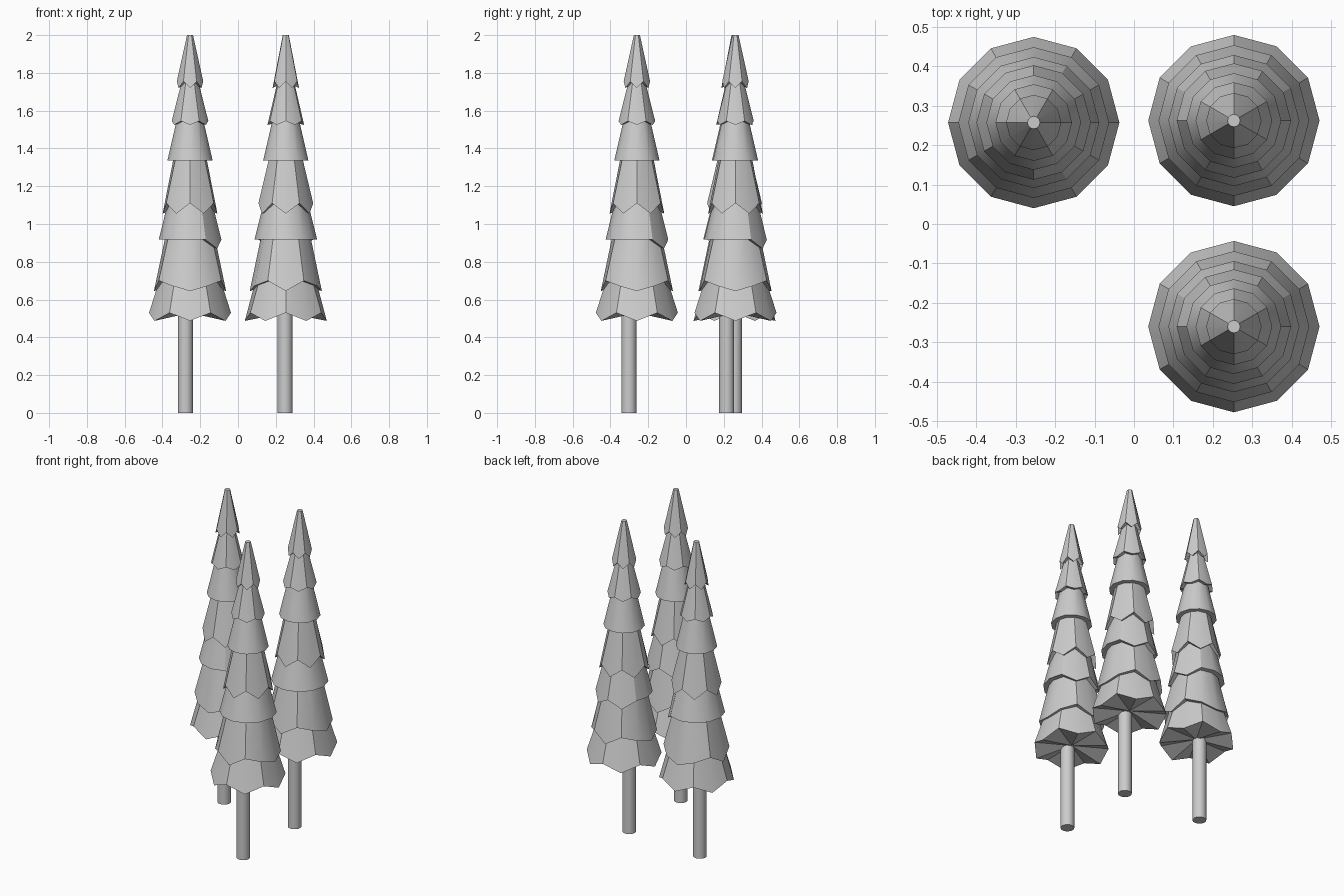
import bpy, bmesh
from math import cos, sin, radians

cube = bpy.data.objects.get("Cube")
if cube:
    bpy.data.objects.remove(cube, do_unlink=True)

SIDES = 12


def make_material(name, rgb):
    mat = bpy.data.materials.new(name)
    mat.use_nodes = True
    color = (*rgb, 1)
    mat.diffuse_color = color
    mat.node_tree.nodes["Principled BSDF"].inputs["Base Color"].default_value = color
    return mat


grey = make_material("plain grey", (0.6, 0.6, 0.6))

# Branch tiers: top radius, top z, rim radius, high rim z, low rim z,
# and the rim pattern counter-clockwise from +x (H high, M middle, L low)
TIERS = [
    (0.016, 2.00, 0.070, 1.755, 1.72, "LH" * 6),
    (0.040, 1.77, 0.097, 1.545, 1.525, "LH" * 6),
    (0.068, 1.56, 0.120, 1.335, 1.335, "HH" * 6),
    (0.083, 1.37, 0.145, 1.11, 1.055, "HL" * 6),
    (0.108, 1.15, 0.166, 0.917, 0.87, "HHLHLHHHHHHH"),
    (0.125, 0.96, 0.191, 0.70, 0.645, "LMHLHMLMHLHM"),
    (0.150, 0.74, 0.217, 0.53, 0.487, "LH" * 6),
]


def finish(obj):
    obj.data.materials.append(grey)
    bpy.ops.object.select_all(action='DESELECT')
    obj.select_set(True)
    bpy.context.view_layer.objects.active = obj
    bpy.ops.object.shade_smooth_by_angle(angle=radians(31))


def add_tier(bm, r_top, z_top, r_rim, z_high, z_low, pattern):
    """A closed skirt with a notched lower rim."""
    heights = {"H": z_high, "L": z_low, "M": (z_high + z_low) / 2}
    top, rim = [], []
    for k, mark in enumerate(pattern):
        a = radians(360 * k / SIDES)
        top.append(bm.verts.new((r_top * cos(a), r_top * sin(a), z_top)))
        rim.append(bm.verts.new((r_rim * cos(a), r_rim * sin(a), heights[mark])))
    hub = bm.verts.new((0, 0, z_high))
    bm.faces.new(top)
    for k in range(SIDES):
        n = (k + 1) % SIDES
        bm.faces.new((rim[k], rim[n], top[n], top[k]))
        bm.faces.new((hub, rim[n], rim[k]))


def add_tree(name, x, y, turn, trunk_x, trunk_y):
    # Foliage
    bm = bmesh.new()
    for tier in TIERS:
        add_tier(bm, *tier)
    mesh = bpy.data.meshes.new(name + "_foliage")
    bm.to_mesh(mesh)
    bm.free()
    foliage = bpy.data.objects.new(name + "_foliage", mesh)
    bpy.context.collection.objects.link(foliage)
    foliage.location = (x, y, 0)
    foliage.rotation_euler.z = radians(turn)
    finish(foliage)

    # Trunk, set slightly off the foliage axis
    height = 0.6
    bpy.ops.mesh.primitive_cylinder_add(
        vertices=16, radius=0.04, depth=height, location=(trunk_x, trunk_y, height / 2))
    trunk = bpy.context.object
    trunk.name = name + "_trunk"
    finish(trunk)


add_tree("right_back_tree", -0.254, 0.257, -90, -0.278, 0.257)
add_tree("left_back_tree", 0.253, 0.262, 0, 0.249, 0.215)
add_tree("left_front_tree", 0.253, -0.260, 0, 0.249, -0.302)
